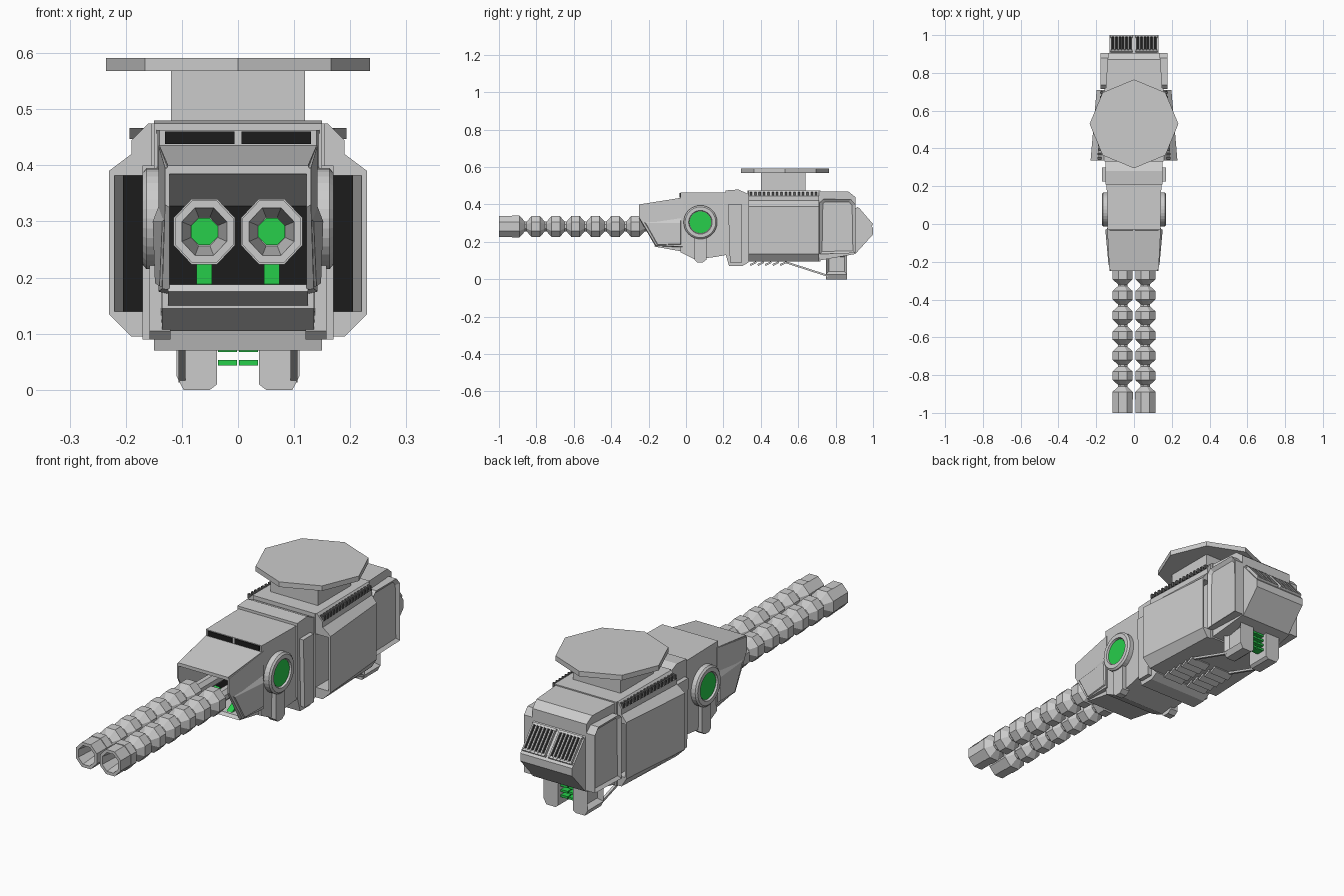
import bpy, bmesh, math
from mathutils import Matrix, Vector


def material(name, rgb):
    m = bpy.data.materials.new(name)
    m.diffuse_color = (*rgb, 1)
    return m


GREEN = material("glow_green", (0.02, 0.62, 0.07))
BLACK = material("recess_black", (0.012, 0.012, 0.012))
DARK = material("dark_metal", (0.12, 0.12, 0.12))


def finish(name, bm, mat=None):
    bmesh.ops.recalc_face_normals(bm, faces=bm.faces[:])
    me = bpy.data.meshes.new(name)
    bm.to_mesh(me)
    bm.free()
    ob = bpy.data.objects.new(name, me)
    bpy.context.collection.objects.link(ob)
    if mat:
        me.materials.append(mat)
    return ob


def loft(name, rings, mat=None, caps=True, inset=None):
    """Skin matching rings of points; inset = (direction x, width, depth) sinks a panel."""
    bm = bmesh.new()
    vs = [[bm.verts.new(p) for p in r] for r in rings]
    n = len(vs[0])
    for a, b in zip(vs, vs[1:]):
        for i in range(n):
            j = (i + 1) % n
            bm.faces.new((a[i], a[j], b[j], b[i]))
    if caps:
        bm.faces.new(vs[0])
        bm.faces.new(vs[-1])
    if inset:
        bmesh.ops.recalc_face_normals(bm, faces=bm.faces[:])
        f = [f for f in bm.faces if f.normal.x * inset[0] > 0.9]
        bmesh.ops.inset_individual(bm, faces=f, thickness=inset[1], depth=-inset[2])
    return finish(name, bm, mat)


def hull(name, pts, mat=None):
    """Symmetric solid from a side profile of (y, z, half width)."""
    return loft(name, [[(s * w, y, z) for y, z, w in pts] for s in (-1, 1)], mat)


def slab(name, pts, x0, x1, mat=None, inset=None):
    return loft(name, [[(x, y, z) for y, z in pts] for x in (x0, x1)], mat, inset=inset)


def box(name, c, size, mat=None, rx=0):
    bm = bmesh.new()
    m = Matrix.Translation(Vector(c)) @ Matrix.Rotation(rx, 4, 'X') @ Matrix.Diagonal((*size, 1))
    bmesh.ops.create_cube(bm, size=1, matrix=m)
    return finish(name, bm, mat)


def lathe(name, prof, n, axis, c, mat=None, phase=0.0, zs=1.0):
    """Turn (distance, radius) pairs around an axis through c."""
    rings = []
    for d, r in prof:
        ring = []
        for i in range(n):
            t = phase + 2 * math.pi * i / n
            u, v = r * math.cos(t), r * math.sin(t) * zs
            off = {'X': (d, u, v), 'Y': (u, d, v), 'Z': (u, v, d)}[axis]
            ring.append(tuple(a + b for a, b in zip(c, off)))
        rings.append(ring)
    return loft(name, rings, mat)


# Ribbed octagonal barrel profile, bore first
K = 1 / math.cos(math.pi / 8)
barrel = [(-0.86, 0.024), (-1.0, 0.040), (-1.0, 0.0525), (-0.93, 0.0525), (-0.93, 0.055), (-0.89, 0.055)]
for k in range(1, 7):
    c = -0.91 + 0.1065 * k
    barrel += [(c - 0.058, 0.025), (c - 0.048, 0.025), (c - 0.022, 0.053), (c + 0.022, 0.053)]
barrel += [(-0.22, 0.025), (-0.05, 0.025)]
barrel = [(d, r * K) for d, r in barrel]

# Main body core, bottom keel and neck frame
box("body_core", (0, 0.525, 0.285), (0.31, 0.39, 0.38))
hull("neck_frame", [(0.21, 0.475, 0.15), (0.28, 0.48, 0.15), (0.335, 0.455, 0.15), (0.335, 0.09, 0.15),
                    (0.30, 0.07, 0.15), (0.23, 0.07, 0.15), (0.21, 0.14, 0.15)])
hull("neck_frame_sides", [(0.225, 0.40, 0.17), (0.30, 0.40, 0.17), (0.30, 0.09, 0.17), (0.235, 0.09, 0.17)])

# Cabin and open hood
hull("cabin", [(-0.03, 0.463, 0.14), (0.215, 0.463, 0.145), (0.215, 0.13, 0.145),
               (0.16, 0.12, 0.14), (0.05, 0.105, 0.135), (-0.03, 0.145, 0.135)])
hull("hood_top", [(-0.25, 0.40, 0.125), (-0.03, 0.435, 0.14), (-0.03, 0.325, 0.14), (-0.25, 0.385, 0.13)])
hull("hood_floor", [(-0.17, 0.175, 0.125), (-0.16, 0.188, 0.125), (-0.03, 0.188, 0.125), (-0.03, 0.15, 0.125)])
box("hood_back_wall", (0, -0.035, 0.26), (0.25, 0.012, 0.15), BLACK)

# Roof mount
box("mount_post", (0, 0.52, 0.52), (0.238, 0.238, 0.11))
lathe("mount_plate", [(0.568, 0.235), (0.591, 0.235)], 8, 'Z', (0, 0.53, 0))

# Rear block and wedge tail
hull("rear_block", [(0.71, 0.47, 0.15), (0.87, 0.468, 0.14), (0.905, 0.44, 0.135),
                    (0.905, 0.135, 0.135), (0.71, 0.10, 0.15)])
hull("tail_wedge", [(0.89, 0.395, 0.13), (0.905, 0.385, 0.13), (1.0, 0.275, 0.13),
                    (1.0, 0.24, 0.13), (0.905, 0.135, 0.13), (0.89, 0.135, 0.13)])
slope = math.atan2(-0.11, 0.095)

# Pod shell cross-section: a C open toward the core
pod = [(0.15, 0.475), (0.16, 0.475), (0.19, 0.445), (0.19, 0.42), (0.23, 0.39), (0.23, 0.135),
       (0.19, 0.095), (0.15, 0.095), (0.15, 0.14), (0.22, 0.14), (0.22, 0.382), (0.15, 0.382)]

for s, side in ((-1, "left"), (1, "right")):
    # Barrel with lit bore and feed strip
    lathe(side + "_barrel", barrel, 8, 'Y', (s * 0.06, 0, 0.282), None, math.pi / 8, 1.06)
    lathe(side + "_bore_light", [(-0.865, 0.026), (-0.85, 0.026)], 8, 'Y', (s * 0.06, 0, 0.282), GREEN, math.pi / 8)
    box(side + "_feed_strip", (s * 0.06, -0.10, 0.205), (0.028, 0.10, 0.02), GREEN, math.radians(30))

    # Hood cheeks and their lower bulge
    loft(side + "_cheek", [[(s * 0.122, y, z) for y, z in
                            [(-0.25, 0.395), (-0.25, 0.325), (-0.165, 0.178), (-0.02, 0.17), (-0.02, 0.435)]],
                           [(s * 0.13, -0.25, 0.395), (s * 0.13, -0.25, 0.33), (s * 0.135, -0.16, 0.18),
                            (s * 0.142, -0.02, 0.175), (s * 0.142, -0.02, 0.435)]])
    loft(side + "_cheek_bulge", [[(s * 0.125, y, z) for y, z in
                                  [(-0.235, 0.31), (-0.02, 0.37), (-0.02, 0.18), (-0.16, 0.178)]],
                                 [(s * 0.135, -0.215, 0.30), (s * 0.152, -0.03, 0.30),
                                  (s * 0.148, -0.03, 0.19), (s * 0.14, -0.15, 0.185)]])
    box(side + "_roof_vent", (s * 0.068, -0.031, 0.449), (0.124, 0.006, 0.022), BLACK)

    # Round side lamp with hanging bracket
    ring = [(0.13, 0.09), (0.163, 0.09), (0.17, 0.082), (0.17, 0.063), (0.16, 0.06)]
    lathe(side + "_lamp_ring", [(s * d, r) for d, r in ring], 32, 'X', (0, 0.077, 0.305))
    lathe(side + "_lamp_lens", [(s * 0.155, 0.058), (s * 0.163, 0.058)], 32, 'X', (0, 0.077, 0.305), GREEN)
    slab(side + "_lamp_bracket", [(0.045, 0.25), (0.045, 0.105), (0.06, 0.09), (0.09, 0.09), (0.11, 0.105),
                                  (0.11, 0.25)], s * 0.12, s * 0.158)

    # Tapered side pod with black intake
    loft(side + "_pod", [[(s * (0.15 + (x - 0.15) * k), y, z) for x, z in pod]
                         for y, k in ((0.335, 1.0), (0.71, 0.6))])
    box(side + "_intake", (s * 0.175, 0.46, 0.26), (0.06, 0.01, 0.25), BLACK)
    for i in range(16):
        y = 0.348 + i * 0.0232
        x = 0.182 - 0.014 * i / 15
        box(side + "_pod_tooth", (s * x, y, 0.457), (0.022, 0.011, 0.02), DARK)

    # Rear side panel
    slab(side + "_rear_panel", [(0.715, 0.41), (0.735, 0.43), (0.88, 0.43), (0.905, 0.40), (0.905, 0.14),
                                (0.715, 0.135)], s * 0.13, s * 0.178, None, (s, 0.018, 0.012))

    # Tail grille
    mid = Vector((s * 0.066, 0.955, 0.333))
    box(side + "_grille_bed", mid, (0.112, 0.115, 0.006), BLACK, slope)
    for i in range(7):
        box(side + "_grille_slat", mid + Vector((s * (-0.053 + i * 0.0177), 0.001, 0.001)),
            (0.007, 0.115, 0.016), None, slope)
    for dy, dz in ((-0.04, 0.046), (0.036, -0.042)):
        box(side + "_grille_rim", mid + Vector((0, dy, dz)), (0.118, 0.01, 0.014), None, slope)

    # Rear leg, strut and belly ribs
    loft(side + "_leg", [[(s * x, y, z) for y, z in [(0.748, z0), (0.862, z0), (0.862, 0.135), (0.748, 0.135)]]
                         for x, z0 in ((0.037, 0.01), (0.05, 0.0), (0.097, 0.0), (0.11, 0.025))],
         None, True, (s, 0.022, 0.02))
    a, b = Vector((s * 0.10, 0.53, 0.092)), Vector((s * 0.10, 0.76, 0.018))
    box(side + "_strut", (a + b) / 2, (0.012, (b - a).length, 0.01), None, math.atan2(b.z - a.z, b.y - a.y))
    for i in range(5):
        box(side + "_belly_rib", (s * 0.066, 0.36 + i * 0.04, 0.084), (0.10, 0.036, 0.01), None, math.radians(25))
    for i in range(4):
        box(side + "_ladder_rung", (s * 0.019, 0.825, 0.048 + i * 0.024), (0.034, 0.04, 0.01), GREEN)
